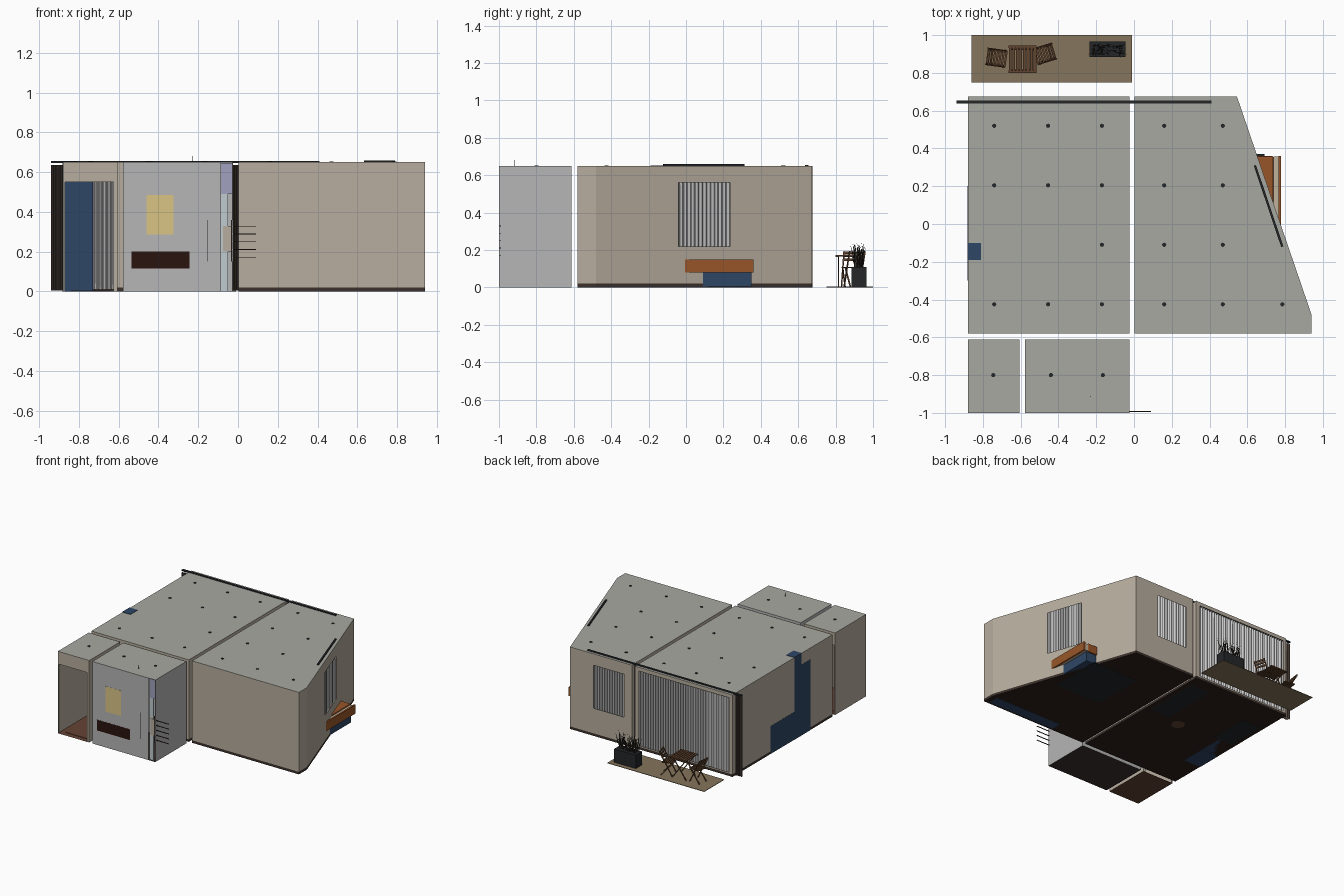
import bpy, bmesh, math, random
from mathutils import Matrix, Vector

if "Cube" in bpy.data.objects:
    bpy.data.objects.remove(bpy.data.objects["Cube"])
random.seed(4)
H = 0.65
PAL = dict(tan=(182, 172, 157), grey=(180, 180, 180), ceil=(166, 167, 160), dark=(62, 52, 48),
           floor=(48, 38, 32), brown=(100, 68, 55), blue=(50, 72, 102), black=(40, 42, 44),
           orange=(150, 86, 45), sheer=(190, 188, 188), drape=(95, 82, 74), wood=(98, 70, 50),
           deck=(132, 116, 92), yellow=(218, 196, 132), red=(45, 26, 22), pale=(190, 202, 204),
           purple=(160, 160, 190), leaf=(58, 54, 46), beige=(190, 175, 155))
MATS = {}
def mat(n):
    if n not in MATS:
        m = bpy.data.materials.new(n)
        m.diffuse_color = [(c / 255) ** 2.2 for c in PAL[n]] + [1]
        m.use_nodes = True
        m.node_tree.nodes["Principled BSDF"].inputs["Base Color"].default_value = m.diffuse_color
        MATS[n] = m
    return MATS[n]

def finish(bm, name, cols):
    me = bpy.data.meshes.new(name)
    bm.to_mesh(me)
    bm.free()
    for c in cols:
        me.materials.append(mat(c))
    ob = bpy.data.objects.new(name, me)
    bpy.context.collection.objects.link(ob)
    return ob

def add_box(bm, a, b, M=Matrix()):
    c = [(p + q) / 2 for p, q in zip(a, b)]
    s = [abs(q - p) for p, q in zip(a, b)]
    bmesh.ops.create_cube(bm, size=1, matrix=M @ Matrix.Translation(c) @ Matrix.Diagonal((*s, 1)))

def add_bar(bm, p, q, w, d, M=Matrix()):
    # square bar between two points
    p, q = Vector(p), Vector(q)
    R = (q - p).to_track_quat('Z', 'Y').to_matrix().to_4x4()
    bmesh.ops.create_cube(bm, size=1, matrix=M @ Matrix.Translation((p + q) / 2) @ R @
                          Matrix.Diagonal((w, d, (q - p).length, 1)))

def box(name, col, a, b, bevel=0):
    bm = bmesh.new()
    add_box(bm, a, b)
    if bevel:
        bmesh.ops.bevel(bm, geom=bm.edges[:], offset=bevel, segments=2, affect='EDGES', profile=0.5)
    return finish(bm, name, [col])

def room(name, pts, holes, wall, floor, base=True):
    # thin shell; holes = {edge: [(s0, s1, z0, z1)]}
    bm = bmesh.new()
    for i, p in enumerate(pts):
        p, q = Vector(p), Vector(pts[(i + 1) % len(pts)])
        L, d, hs = (q - p).length, (q - p).normalized(), holes.get(i, [])
        S = sorted({0, L, *[h[0] for h in hs], *[h[1] for h in hs]})
        Z = sorted({0, H, *([0.02] if base else []), *[h[2] for h in hs], *[h[3] for h in hs]})
        for s0, s1 in zip(S, S[1:]):
            for z0, z1 in zip(Z, Z[1:]):
                sm, zm = (s0 + s1) / 2, (z0 + z1) / 2
                if any(h[0] < sm < h[1] and h[2] < zm < h[3] for h in hs):
                    continue
                f = bm.faces.new([bm.verts.new((*(p + d * s), z)) for s, z in
                                  ((s0, z0), (s1, z0), (s1, z1), (s0, z1))])
                f.material_index = 1 if base and z1 <= 0.02 else 0
    bm.faces.new([bm.verts.new((*p, H)) for p in pts]).material_index = 2
    bm.faces.new([bm.verts.new((*p, 0)) for p in reversed(pts)]).material_index = 3
    bmesh.ops.remove_doubles(bm, verts=bm.verts[:], dist=1e-5)
    return finish(bm, name, [wall, 'dark', 'ceil', floor])

def curtain(name, col, p, q, z0, z1, pitch=0.022, amp=0.01):
    # pleated sheet
    p, q = Vector(p), Vector(q)
    d = (q - p).normalized()
    n = Vector((-d.y, d.x))
    k = max(8, int((q - p).length / pitch * 8))
    bm = bmesh.new()
    prev = None
    for i in range(k + 1):
        s = (q - p).length * i / k
        v = p + d * s + n * amp * math.sin(s / pitch * 2 * math.pi)
        cur = [bm.verts.new((*v, z)) for z in (z0, z1)]
        if prev:
            f = bm.faces.new((prev[0], cur[0], cur[1], prev[1]))
            f.smooth = True
        prev = cur
    return finish(bm, name, [col])

def rect(x0, x1, y0, y1):
    return [(x0, y0), (x1, y0), (x1, y1), (x0, y1)]

# room shells
room('living_room', rect(-.88, -.025, -.58, .675),
     {0: [(.01, .255, 0, .55)], 2: [(.035, .825, .03, .62)]}, 'tan', 'floor')
room('bedroom', [(.003, -.58), (.94, -.58), (.94, -.48), (.545, .675), (.003, .675)],
     {2: [(.465, .756, .22, .56)], 3: [(.205, .475, .22, .56)]}, 'tan', 'floor')
room('hall', rect(-.88, -.605, -1, -.612),
     {0: [(.01, .255, 0, .55)], 2: [(.02, .265, 0, .55)]}, 'tan', 'brown', False)
room('bathroom', rect(-.578, -.025, -1, -.612), {0: [(.493, .548, 0, H)]}, 'grey', 'dark', False)

# ceiling spotlights
bm = bmesh.new()
spots = [(x, y) for y in (.52, .205, -.11, -.425) for x in (-.74, -.455, -.17, .16, .47)
         if not (y == -.11 and x < -.4)]
for x, y in spots + [(.785, -.425), (-.745, -.8), (-.44, -.8), (-.165, -.8)]:
    bmesh.ops.create_cone(bm, cap_ends=True, segments=16, radius1=.011, radius2=.011, depth=.006,
                          matrix=Matrix.Translation((x, y, .65)))
finish(bm, 'ceiling_spotlights', ['black'])

# curtain tracks and curtains
box('long_curtain_track', 'black', (-.94, .637, .645), (.41, .655, .655))
bm = bmesh.new()
add_bar(bm, (.64, .31, .65), (.785, -.12, .65), .012, .018)
finish(bm, 'side_curtain_track', ['black'])
curtain('terrace_sheer', 'sheer', (-.88, .645), (-.03, .645), .01, .635)
for n, a, b in (('left', -.94, -.86), ('right', -.03, .003)):
    curtain('terrace_drape_' + n, 'drape', (a, .635), (b, .635), .005, .635, .012, .016)
curtain('bedroom_back_curtain', 'sheer', (.03, .645), (.41, .645), .05, .64)
curtain('bedroom_side_curtain', 'sheer', (.78, -.12), (.637, .31), .05, .64)

# bed, partly through the slanted wall
box('bed_base', 'blue', (.32, .03, .004), (.745, .35, .08))
box('bed_blanket', 'orange', (.3, -.02, .08), (.738, .36, .15), .008)
box('bed_pillow_edge', 'beige', (.738, -.01, .085), (.765, .358, .14))
box('bed_headboard', 'orange', (.765, -.02, .08), (.778, .36, .15))
box('bed_rug', 'black', (.28, -.06, -.001), (.69, .37, .003))
box('wardrobe', 'blue', (.3, -.565, -.001), (.9, -.48, .6))

# living room furniture
box('kitchen_tall_cabinet', 'blue', (-.882, -.19, 0), (-.81, -.1, .653))
box('kitchen_fridge_cabinet', 'blue', (-.881, -.3, -.001), (-.73, -.1, .56))
box('kitchen_counter', 'blue', (-.881, -.1, 0), (-.73, .2, .22))
box('kitchen_rug', 'black', (-.85, .1, -.001), (-.68, .42, .003))
box('sofa_seat', 'black', (-.25, .1, -.001), (-.06, .58, .1), .01)
box('sofa_back', 'black', (-.09, .1, .1), (-.035, .58, .2), .01)
bm = bmesh.new()
bmesh.ops.create_cone(bm, cap_ends=True, segments=24, radius1=.05, radius2=.05, depth=.1,
                      matrix=Matrix.Translation((-.36, .07, .049)))
finish(bm, 'coffee_table', ['brown'])
box('door_mat', 'brown', (-.84, -.96, .001), (-.64, -.66, .004))

# bathroom fittings on the front wall
box('mirror', 'yellow', (-.46, -1.001, .285), (-.325, -.985, .485))
box('vanity', 'red', (-.535, -1.001, .115), (-.245, -.88, .2))
box('shower_rail', 'black', (-.157, -1.001, .15), (-.153, -.99, .36))
box('shower_panel_low', 'pale', (-.085, -.985, 0), (-.05, -.98, .49))
box('shower_panel_top', 'purple', (-.085, -.985, .49), (-.03, -.98, .645))
box('shower_panel_mid', 'tan', (-.075, -.99, .2), (-.03, -.986, .33))
box('shower_pipe', 'black', (-.232, -.917, .645), (-.228, -.913, .68))
bm = bmesh.new()
for i in range(5):
    z = .17 + i * .039
    add_box(bm, (-.03, -.996, z), (.09, -.99, z + .004))
add_box(bm, (-.036, -.998, .15), (-.03, -.99, .36))
finish(bm, 'towel_rack', ['dark'])

# terrace deck
box('terrace_deck', 'deck', (-.86, .75, 0), (-.01, 1, .004))

# slatted terrace table
bm = bmesh.new()
for i in range(8):
    x = -.662 + i * .0187
    add_box(bm, (x, .812, .165), (x + .014, .933, .172))
for y in (.8, .933):
    add_box(bm, (-.665, y, .163), (-.515, y + .012, .173))
for y in (.815, .925):
    for a, b in ((-.65, -.53), (-.53, -.65)):
        add_bar(bm, (a, y, .004), (b, y, .165), .007, .006)
finish(bm, 'terrace_table', ['wood'])

# folding chairs, back towards local -x
def chair(name, x, y, ang):
    M = Matrix.Translation((x, y, .004)) @ Matrix.Rotation(math.radians(ang), 4, 'Z')
    bm = bmesh.new()
    for s in (-1, 1):
        add_bar(bm, (.045, s * .043, 0), (-.055, s * .043, .19), .007, .006, M)
        add_bar(bm, (-.045, s * .036, 0), (.045, s * .036, .1), .007, .006, M)
    for i in range(6):
        a = -.035 + i * .015
        add_box(bm, (a, -.043, .1), (a + .011, .043, .106), M)
    for z in (.145, .165, .182):
        t = -.055 + (.19 - z) * .526
        add_box(bm, (t - .004, -.045, z - .007), (t + .003, .045, z + .006), M)
    finish(bm, name, ['wood'])
chair('left_chair', -.725, .88, -8)
chair('right_chair', -.475, .9, 197)

# planter with grass
box('planter', 'black', (-.235, .885, .003), (-.045, .965, .11))
bm = bmesh.new()
for i in range(70):
    p = Vector((random.uniform(-.22, -.06), random.uniform(.9, .95), .105))
    h, t = random.uniform(.05, .14), random.uniform(0, 2 * math.pi)
    lean = Vector((math.cos(t), math.sin(t), 0)) * random.uniform(.005, .045)
    lean.y *= .7
    w = Vector((-math.sin(t), math.cos(t), 0)) * .002
    m = p + lean * .4 + Vector((0, 0, h * .6))
    v = [bm.verts.new(c) for c in (p - w, p + w, m + w, p + lean + Vector((0, 0, h)), m - w)]
    bm.faces.new(v)
finish(bm, 'planter_grass', ['leaf'])
